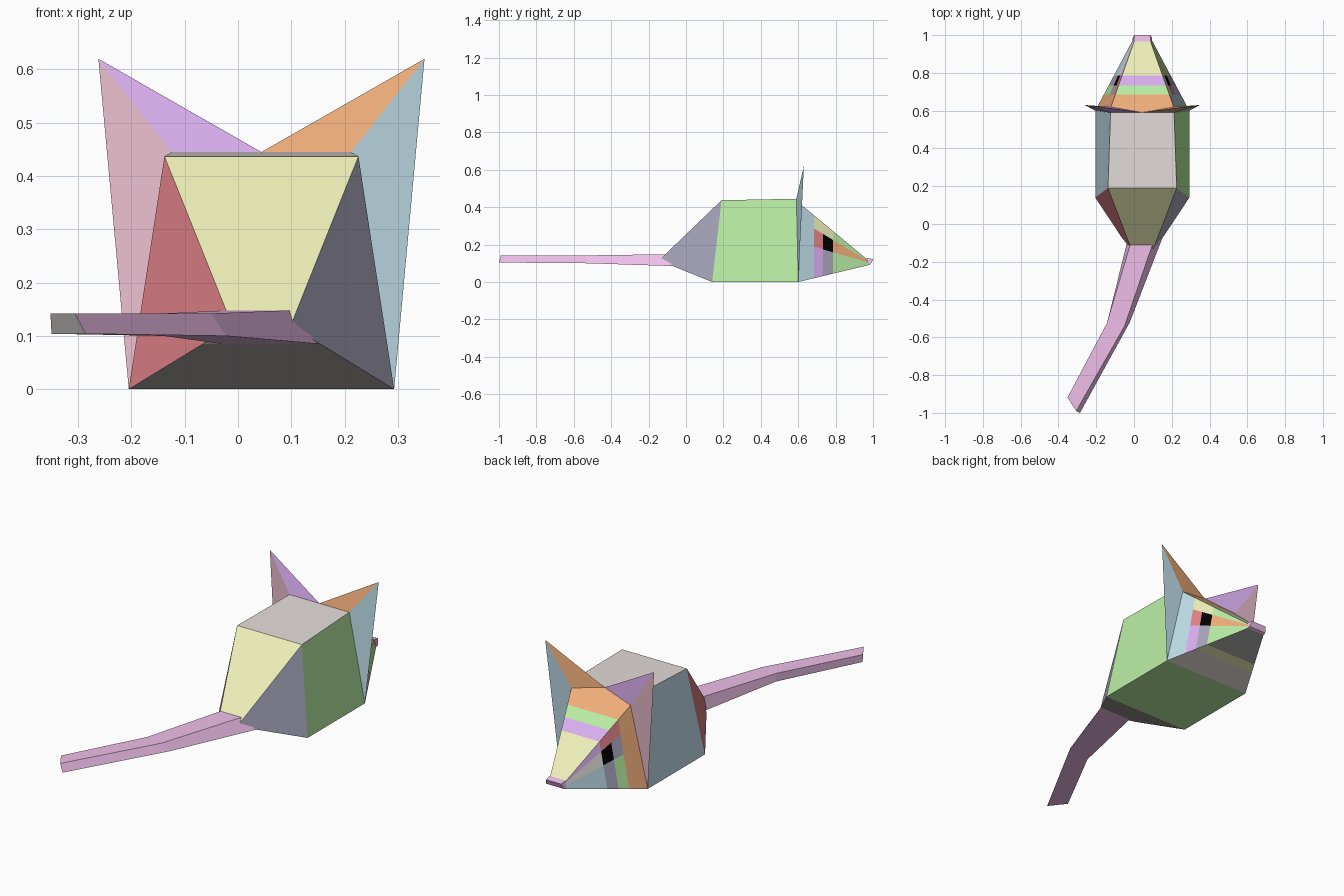
import bpy, bmesh
from mathutils import Vector as V

if "Cube" in bpy.data.objects:
    bpy.data.objects.remove(bpy.data.objects["Cube"])

XC = 0.044  # body midline
PALETTE = dict(
    orange=(.88, .43, .2), green=(.49, .85, .37), purple=(.7, .43, .87), yellow=(.86, .87, .48),
    blue=(.52, .72, .8), rose=(.82, .51, .61), red=(.77, .23, .25), navy=(.39, .38, .5),
    tan=(.78, .73, .7), grey=(.42, .41, .4), black=(0, 0, 0), pink=(.86, .52, .82))
MATS = {}
for key, rgb in PALETTE.items():
    MATS[key] = bpy.data.materials.new(key)
    MATS[key].diffuse_color = (*rgb, 1)


def build(name, faces):
    """Flat-faced mesh from (points, colour) pairs, welded where points meet."""
    bm = bmesh.new()
    used = []
    for pts, colour in faces:
        if colour not in used:
            used.append(colour)
        f = bm.faces.new([bm.verts.new(p) for p in pts])
        f.material_index = used.index(colour)
    bmesh.ops.remove_doubles(bm, verts=bm.verts, dist=0.0005)
    bmesh.ops.recalc_face_normals(bm, faces=bm.faces)
    me = bpy.data.meshes.new(name)
    bm.to_mesh(me)
    bm.free()
    for c in used:
        me.materials.append(MATS[c])
    ob = bpy.data.objects.new(name, me)
    bpy.context.collection.objects.link(ob)
    return ob


def P(s, half, y, z):
    return V((XC + s * half, y, z))


def ring(top, bottom):
    """Four corners: left top, right top, right bottom, left bottom."""
    return [P(-1, *top), P(1, *top), P(1, *bottom), P(-1, *bottom)]


def skin(a, b, colours):
    """Four sides between two rings: top, right, bottom, left."""
    return [([a[i], a[(i + 1) % 4], b[(i + 1) % 4], b[i]], colours[i]) for i in range(4)]


# Body: rear, rump and shoulder rings
rear = ring((.055, -.14, .12), (.11, -.07, .085))
rump = ring((.182, .19, .437), (.249, .14, 0))
shoulder = ring((.168, .59, .445), (.249, .6, 0))
build("body", skin(rear, rump, ["yellow", "navy", "grey", "red"])
      + skin(rump, shoulder, ["tan", "green", "green", "blue"]) + [(rear, "yellow")])

# Ears: thin fins between the shoulder and the head
crown = P(0, 0, .59, .445)
HEAD_TOP, NOSE_TOP = (.166, .62, .41), (.043, .967, .122)
HEAD_LOW, NOSE_LOW = (.249, .6, 0), (.05, .975, .09)
for s, side, upper, lower in ((-1, "left", "purple", "rose"), (1, "right", "orange", "blue")):
    tip = P(s, .306, .63, .62)
    foot = P(s, *HEAD_LOW)
    faces = []
    for corner in (P(s, .168, .59, .445), P(s, *HEAD_TOP)):
        faces += [([tip, crown, corner], upper), ([tip, corner, foot], lower)]
    build("ear_" + side, faces)

# Head: tapered wedge cut into bands, with the eye patch in the middle row
STATIONS = [None, .685, .733, .785, None]
ROWS = [0, .5, .79, 1]


def head_point(s, i, row):
    """Point on the head side at band i and height fraction row."""
    ends = []
    for a, b in ((HEAD_LOW, NOSE_LOW), (HEAD_TOP, NOSE_TOP)):
        t = {0: 0, 4: 1}.get(i)
        if t is None:
            t = (STATIONS[i] - a[1]) / (b[1] - a[1])
        ends.append(P(s, *a).lerp(P(s, *b), t))
    return ends[0].lerp(ends[1], row)


SIDES = {1: [["blue"] * 3, ["purple", "red", "yellow"], ["navy", "black", "yellow"],
             ["green", "orange", "green"]],
         -1: [["orange"] * 3, ["green", "navy", "red"], ["navy", "black", "red"],
              ["blue", "tan", "purple"]]}
TOPS = ["orange", "green", "purple", "yellow"]
LOWS = ["tan", "tan", "yellow", "grey"]
faces = []
for i in range(4):
    for s in (-1, 1):
        for r in range(3):
            quad = [head_point(s, j, h) for j, h in ((i, ROWS[r]), (i + 1, ROWS[r]),
                                                     (i + 1, ROWS[r + 1]), (i, ROWS[r + 1]))]
            faces.append((quad, SIDES[s][i][r]))
    for row, colours in ((1, TOPS), (0, LOWS)):
        quad = [head_point(-1, i + 1, row), head_point(1, i + 1, row), head_point(1, i, row)]
        if i == 0 and row == 1:
            quad.append(crown)
        faces.append((quad + [head_point(-1, i, row)], colours[i]))
build("head", faces)

# Nose: small block on the tip of the snout
back = ring((.045, .967, .128), (.052, .975, .09))
front = ring((.042, 1.0, .122), (.05, .988, .095))
build("nose", skin(back, front, ["pink"] * 4) + [(back, "pink"), (front, "pink")])

# Tail: four-sided, bending once, with a plain end
base = [V(p) for p in ((-.02, -.11, .148), (.097, -.11, .148), (.152, -.07, .085), (-.03, -.07, .085))]
bend = [V(p) for p in ((-.143, -.524, .142), (-.05, -.54, .142), (-.022, -.52, .1), (-.14, -.52, .1))]
end = [V(p) for p in ((-.352, -.918, .142), (-.306, -.99, .142), (-.286, -1.0, .104), (-.35, -.918, .104))]
build("tail", skin(base, bend, ["pink"] * 4) + skin(bend, end, ["pink"] * 4)
      + [(base, "pink"), (end, "grey")])

for m in bpy.data.materials:
    if m.users and not m.is_grease_pencil:
        m.use_nodes = True
        m.node_tree.nodes["Principled BSDF"].inputs["Base Color"].default_value = m.diffuse_color
